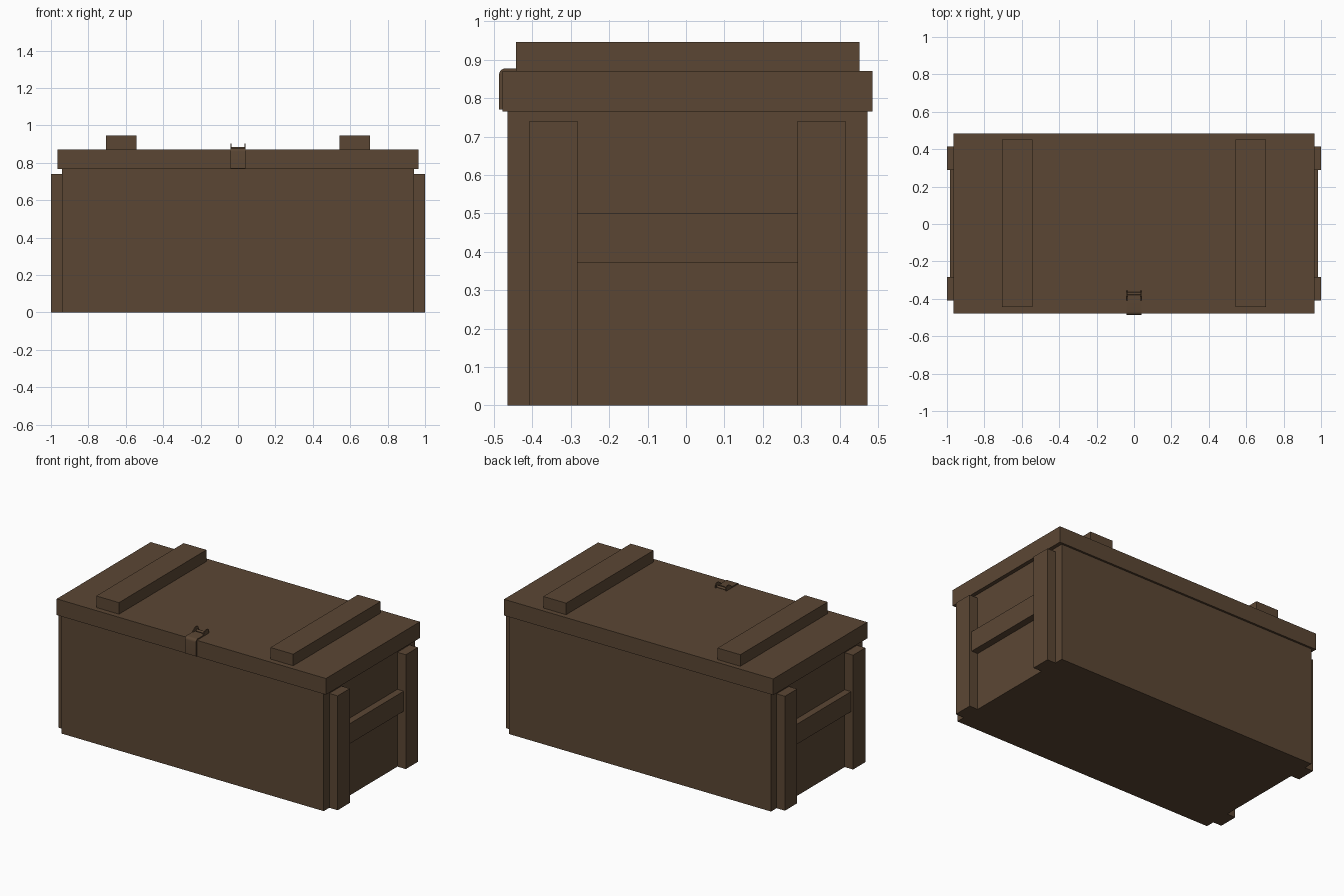
import bpy, bmesh, math

if "Cube" in bpy.data.objects:
    bpy.data.objects.remove(bpy.data.objects["Cube"])

wood = bpy.data.materials.new("dark brown wood")
wood.diffuse_color = (0.105, 0.062, 0.034, 1)
wood.use_nodes = True
wood.node_tree.nodes["Principled BSDF"].inputs["Base Color"].default_value = wood.diffuse_color


def finish(name, bm):
    bmesh.ops.recalc_face_normals(bm, faces=bm.faces)
    me = bpy.data.meshes.new(name)
    bm.to_mesh(me)
    bm.free()
    me.materials.append(wood)
    ob = bpy.data.objects.new(name, me)
    bpy.context.collection.objects.link(ob)
    return ob


def box(name, x0, x1, y0, y1, z0, z1):
    bm = bmesh.new()
    bmesh.ops.create_cube(bm, size=1)
    for v in bm.verts:
        v.co = ((x0 + x1) / 2 + v.co.x * (x1 - x0),
                (y0 + y1) / 2 + v.co.y * (y1 - y0),
                (z0 + z1) / 2 + v.co.z * (z1 - z0))
    return finish(name, bm)


def extrude_x(name, profile, x0, x1):
    """Extrude a (y, z) outline along x."""
    bm = bmesh.new()
    f = bm.faces.new([bm.verts.new((x0, y, z)) for y, z in profile])
    r = bmesh.ops.extrude_face_region(bm, geom=[f])
    for v in r["geom"]:
        if isinstance(v, bmesh.types.BMVert):
            v.co.x = x1
    return finish(name, bm)


# Crate body and lid
box("crate_body", -0.94, 0.94, -0.465, 0.472, 0, 0.768)
box("lid", -0.965, 0.965, -0.478, 0.485, 0.766, 0.871)

# Lid battens, end posts and carry rails, on both sides
for s, side in ((-1, "left"), (1, "right")):
    def mirrored(name, a, b, *rest):
        box(f"{side}_{name}", min(s * a, s * b), max(s * a, s * b), *rest)
    mirrored("lid_batten", 0.543, 0.706, -0.443, 0.452, 0.869, 0.946)
    mirrored("front_post", 0.935, 1.0, -0.408, -0.283, 0, 0.741)
    mirrored("back_post", 0.935, 1.0, 0.29, 0.415, 0, 0.741)
    mirrored("carry_rail", 0.935, 0.985, -0.285, 0.292, 0.371, 0.501)

# Latch strap bent over the front edge of the lid
r = 0.018
outer = [(-0.487 + r - r * math.cos(a), 0.878 - r + r * math.sin(a))
         for a in (math.radians(18 * i) for i in range(6))]
strap = extrude_x("latch_strap",
                  [(-0.474, 0.77), (-0.487, 0.77)] + outer +
                  [(-0.39, 0.878), (-0.39, 0.868), (-0.474, 0.868)],
                  -0.04, 0.04)

# Upright ears and hinge pin at the rear of the latch
for s, side in ((-1, "left"), (1, "right")):
    extrude_x(f"{side}_latch_ear",
              [(-0.415, 0.868), (-0.405, 0.888), (-0.385, 0.902),
               (-0.365, 0.902), (-0.355, 0.892), (-0.355, 0.868)],
              s * 0.04, s * 0.034)
pin = extrude_x("latch_pin",
                [(-0.372 + 0.008 * math.cos(i * math.pi / 4),
                  0.876 + 0.008 * math.sin(i * math.pi / 4)) for i in range(8)],
                -0.035, 0.035)

for ob in (strap, pin):
    bpy.ops.object.select_all(action='DESELECT')
    ob.select_set(True)
    bpy.context.view_layer.objects.active = ob
    bpy.ops.object.shade_smooth_by_angle(angle=math.radians(50))
